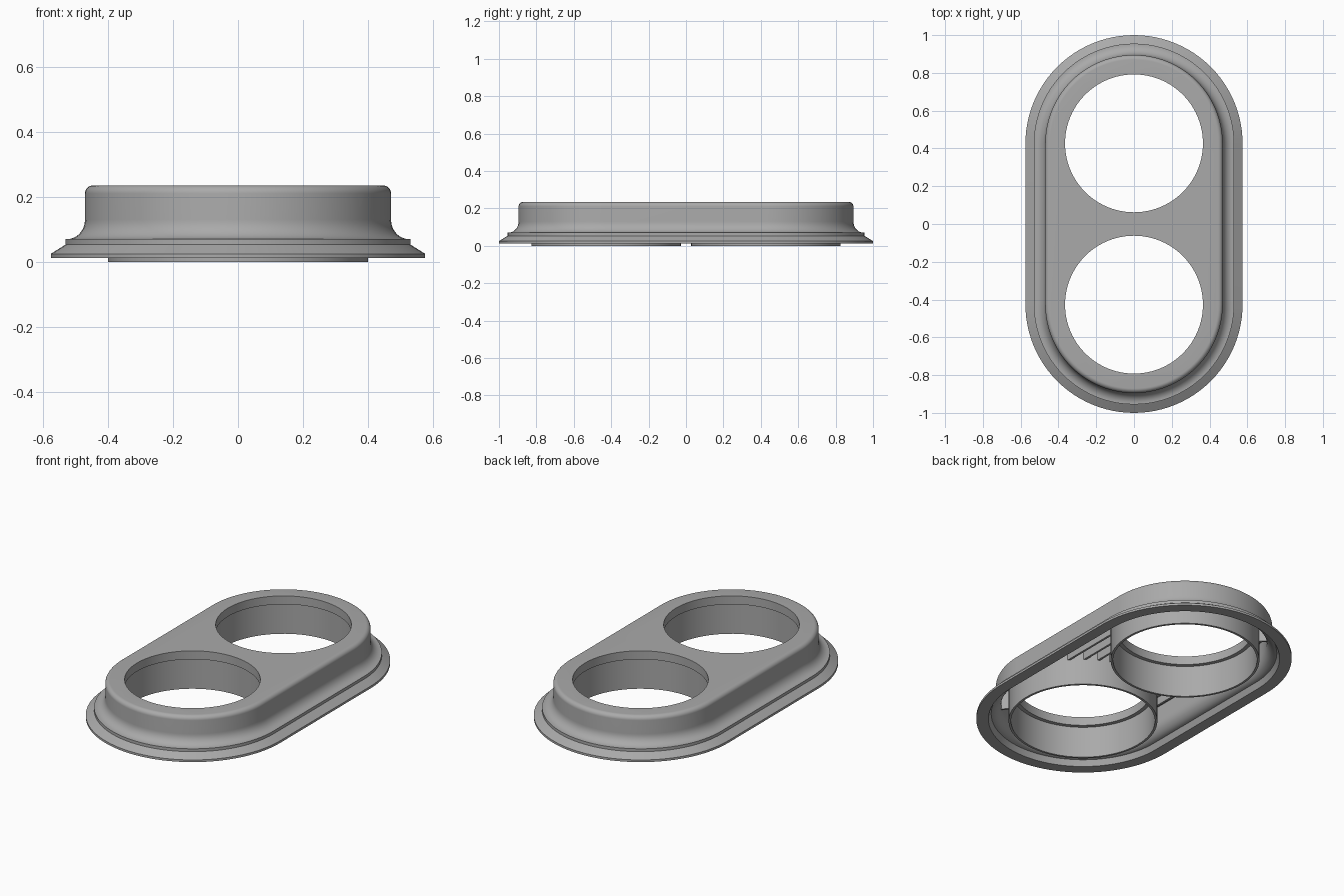
import bpy, bmesh
from math import sin, cos, pi, radians

CENTRE = 0.427      # distance of each ring from the middle
CEILING = 0.205     # underside of the top plate
TOP = 0.235

cube = bpy.data.objects.get("Cube")
if cube:
    bpy.data.objects.remove(cube)

grey = bpy.data.materials.new("plain grey")
grey.use_nodes = True
colour = (0.4, 0.4, 0.4, 1)
grey.diffuse_color = colour
grey.node_tree.nodes["Principled BSDF"].inputs["Base Color"].default_value = colour


def finish(bm, name):
    bmesh.ops.recalc_face_normals(bm, faces=bm.faces[:])
    mesh = bpy.data.meshes.new(name)
    bm.to_mesh(mesh)
    bm.free()
    mesh.materials.append(grey)
    obj = bpy.data.objects.new(name, mesh)
    bpy.context.collection.objects.link(obj)
    return obj


def smooth(obj):
    bpy.ops.object.select_all(action='DESELECT')
    obj.select_set(True)
    bpy.context.view_layer.objects.active = obj
    bpy.ops.object.shade_smooth_by_angle(angle=radians(30))


def arc(cx, cz, rx, rz, start, end, steps=8):
    angles = [radians(start + (end - start) * i / steps) for i in range(steps + 1)]
    return [(cx + rx * cos(a), cz + rz * sin(a)) for a in angles]


def sweep(name, profile, straight=0, y=0, closed=False, steps=48):
    """Sweep (radius, height) points round a circle, or a stadium if straight > 0."""
    bm = bmesh.new()
    rings = []
    for r, z in profile:
        ring = []
        for side in (0, 1):
            for i in range(steps + (1 if straight else 0)):
                a = pi * (side + i / steps)
                shift = -straight if side else straight
                ring.append(bm.verts.new((r * cos(a), y + shift + r * sin(a), z)))
        rings.append(ring)
    pairs = list(zip(rings, rings[1:]))
    if closed:
        pairs.append((rings[-1], rings[0]))
    else:
        bm.faces.new(rings[0])
        bm.faces.new(rings[-1])
    for low, high in pairs:
        n = len(low)
        for i in range(n):
            j = (i + 1) % n
            bm.faces.new((low[i], low[j], high[j], high[i]))
    return finish(bm, name)


def plate(name, x, y, z, sx, sy, sz, turn=0):
    bm = bmesh.new()
    bmesh.ops.create_cube(bm, size=1)
    for v in bm.verts:
        v.co.x *= sx
        v.co.y *= sy
        v.co.z *= sz
    obj = finish(bm, name)
    obj.location = (x, y, z)
    obj.rotation_euler.z = turn
    return obj


# Hollow housing: inner ceiling, flared inner wall, stepped flange, outer wall
profile = [(0.44, CEILING), (0.44, 0.13)]
profile += arc(0.495, 0.115, 0.055, 0.07, 180, 270)
profile += [(0.51, 0.012), (0.575, 0.012), (0.575, 0.025), (0.53, 0.053), (0.53, 0.07)]
profile += arc(0.525, 0.13, 0.055, 0.06, 270, 180)
profile += arc(0.445, 0.21, 0.025, 0.025, 0, 90)
housing = sweep("housing", profile, straight=0.425)

# Two round openings through the top plate
for sign in (-1, 1):
    cutter = sweep("opening_cutter", [(0.365, 0.1), (0.365, 0.4)], y=sign * CENTRE)
    cutter.hide_render = True
    cut = housing.modifiers.new("opening", 'BOOLEAN')
    cut.operation = 'DIFFERENCE'
    cut.solver = 'EXACT'
    cut.object = cutter
    bpy.context.view_layer.objects.active = housing
    bpy.ops.object.modifier_apply(modifier=cut.name)
    bpy.data.objects.remove(cutter)
smooth(housing)

# Tubes below the openings, each with a narrow stop lip at the top
tube_profile = [(0.387, 0), (0.4, 0), (0.4, CEILING), (0.365, CEILING),
                (0.365, 0.185), (0.387, 0.185)]
for label, sign in (("front", -1), ("back", 1)):
    smooth(sweep(label + "_tube", tube_profile, y=sign * CENTRE, closed=True))
    # Small gussets between tube and housing wall
    for side in (-1, 1):
        a = radians(45)
        plate(label + "_gusset", side * 0.42 * cos(a), sign * (CENTRE + 0.42 * sin(a)),
              0.15, 0.05, 0.012, 0.11, side * sign * a)

# Stiffening ribs under the top plate, running from tube to tube
for i in range(-6, 7):
    x = i * 0.062
    gap = CENTRE - (0.396 ** 2 - x * x) ** 0.5
    plate("rib", x, 0, 0.18, 0.012, 2 * gap, 0.055)
